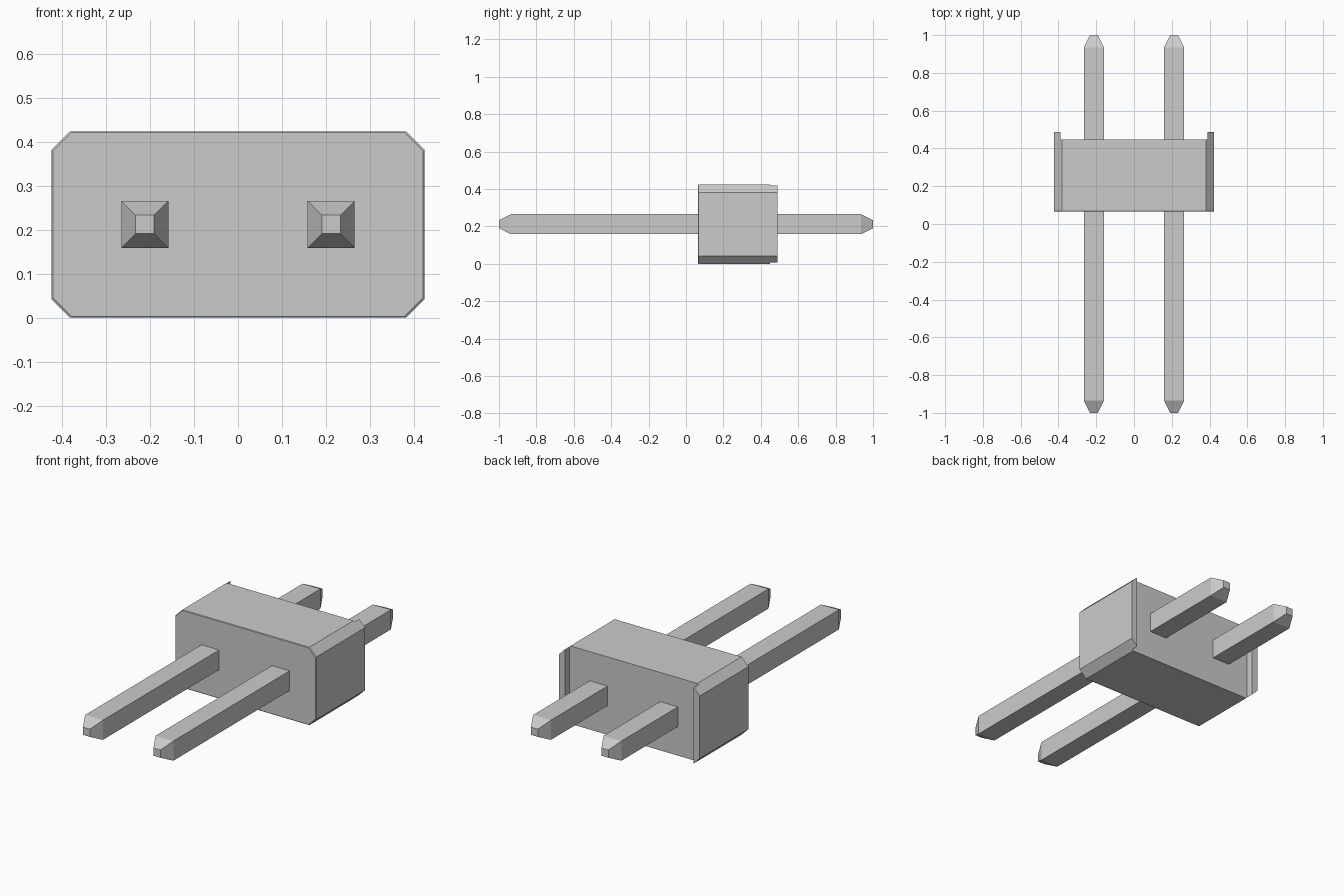
import bpy, bmesh

if "Cube" in bpy.data.objects:
    bpy.data.objects.remove(bpy.data.objects["Cube"])

ZC = 0.212       # centre height of the housing and pins
HALF_W = 0.424   # half width of the housing
PITCH = 0.212    # pin offset from the centre


def loft(name, rings):
    """Join equal-sided rings along y into a capped solid; a ring is (y, [(x, z), ...])."""
    bm = bmesh.new()
    loops = [[bm.verts.new((x, y, z)) for x, z in pts] for y, pts in rings]
    n = len(loops[0])
    for a, b in zip(loops, loops[1:]):
        for i in range(n):
            bm.faces.new((a[i], a[(i + 1) % n], b[(i + 1) % n], b[i]))
    bm.faces.new(loops[0])
    bm.faces.new(loops[-1])
    bmesh.ops.recalc_face_normals(bm, faces=bm.faces)
    mesh = bpy.data.meshes.new(name)
    bm.to_mesh(mesh)
    bm.free()
    ob = bpy.data.objects.new(name, mesh)
    bpy.context.collection.objects.link(ob)
    return ob


def rect(cx, hx, hz):
    return [(cx - hx, ZC - hz), (cx + hx, ZC - hz), (cx + hx, ZC + hz), (cx - hx, ZC + hz)]


def octagon(inset=0.0):
    w, h, c = HALF_W - inset, ZC - inset, 0.042
    return [(-w + c, ZC - h), (w - c, ZC - h), (w, ZC - h + c), (w, ZC + h - c),
            (w - c, ZC + h), (-w + c, ZC + h), (-w, ZC + h - c), (-w, ZC - h + c)]


# Housing with a finely bevelled front edge
housing = loft("housing", [(0.065, octagon(0.003)), (0.068, octagon()), (0.488, octagon())])

# Recess across the back, leaving a thin lip at each end
cutter = loft("back_recess_cutter", [(0.448, rect(0, 0.388, 0.4)), (0.6, rect(0, 0.388, 0.4))])
cutter.hide_render = True
cutter.hide_set(True)
cut = housing.modifiers.new("back_recess", 'BOOLEAN')
cut.operation = 'DIFFERENCE'
cut.solver = 'EXACT'
cut.object = cutter

# Apply the cut and remove the helper
bpy.context.view_layer.objects.active = housing
housing.select_set(True)
bpy.ops.object.modifier_apply(modifier=cut.name)
bpy.data.objects.remove(cutter)

# Square pins with tapered tips
for side, sign in (("left", -1), ("right", 1)):
    x = sign * PITCH
    loft(side + "_pin", [(-1.0, rect(x, 0.021, 0.021)), (-0.935, rect(x, 0.0535, 0.0535)),
                         (0.935, rect(x, 0.0535, 0.0535)), (1.0, rect(x, 0.021, 0.021))])
